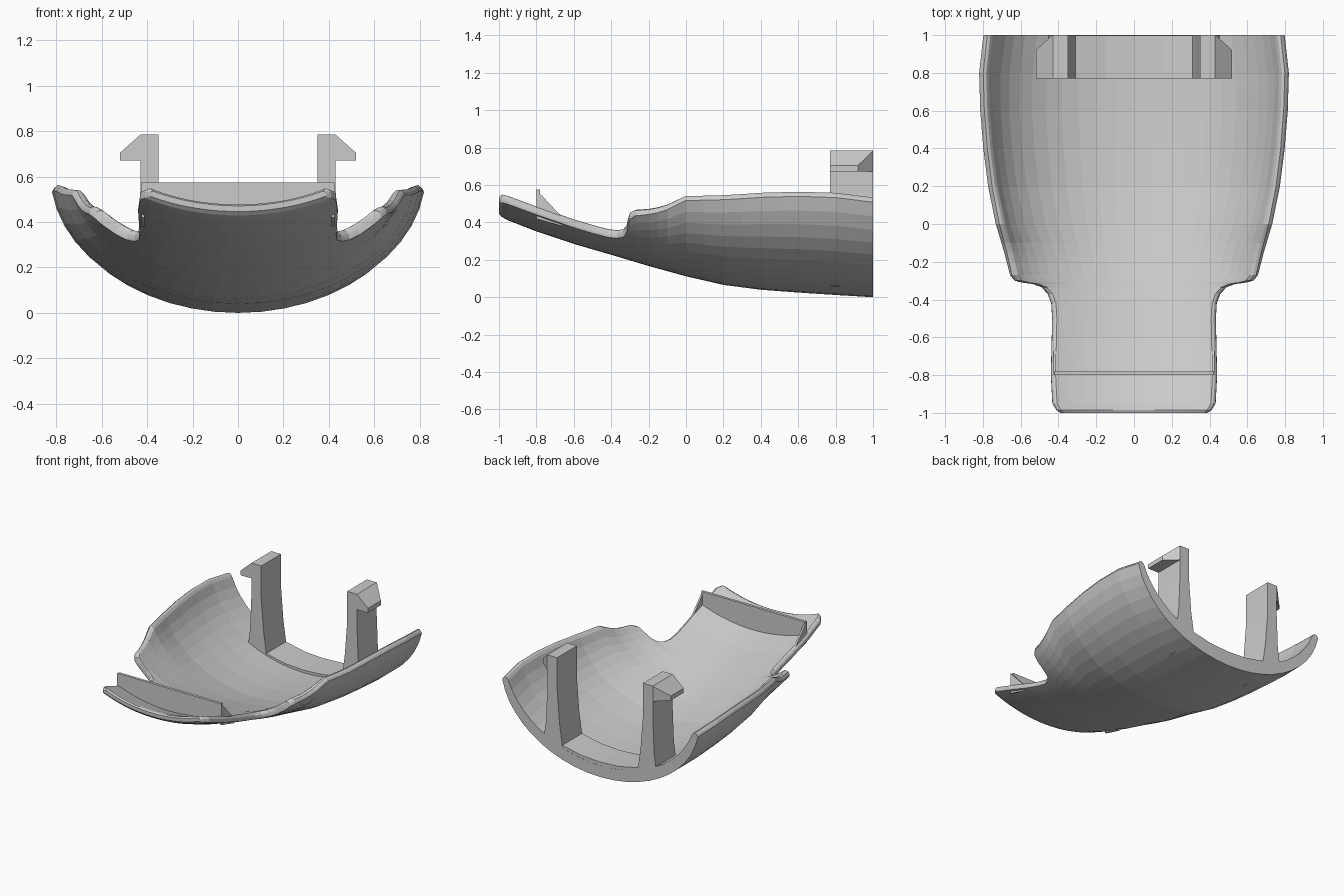
import bpy, bmesh, math
from mathutils import Vector

cube = bpy.data.objects.get("Cube")
if cube:
    bpy.data.objects.remove(cube, do_unlink=True)

grey = bpy.data.materials.new("light grey plastic")
grey.use_nodes = True
grey.diffuse_color = (0.6, 0.6, 0.6, 1)
grey.node_tree.nodes["Principled BSDF"].inputs["Base Color"].default_value = (0.6, 0.6, 0.6, 1)


def finish(bm, name):
    bmesh.ops.recalc_face_normals(bm, faces=bm.faces)
    mesh = bpy.data.meshes.new(name)
    bm.to_mesh(mesh)
    bm.free()
    mesh.materials.append(grey)
    obj = bpy.data.objects.new(name, mesh)
    bpy.context.collection.objects.link(obj)
    return obj


def lerp_keys(keys, y):
    for (y0, v0), (y1, v1) in zip(keys, keys[1:]):
        if y <= y1:
            return v0 + (v1 - v0) * max(0, (y - y0) / (y1 - y0))
    return keys[-1][1]


def prism(points, axis, start, end):
    """Extrude a 2D outline along x or y."""
    bm = bmesh.new()
    place = (lambda p, d: (d, p[0], p[1])) if axis == "x" else (lambda p, d: (p[0], d, p[1]))
    face = bm.faces.new([bm.verts.new(place(p, start)) for p in points])
    geom = bmesh.ops.extrude_face_region(bm, geom=[face])["geom"]
    step = (end - start, 0, 0) if axis == "x" else (0, end - start, 0)
    bmesh.ops.translate(bm, vec=step, verts=[g for g in geom if isinstance(g, bmesh.types.BMVert)])
    return bm


# Shell: elliptical sections along y, cut to the outline half width
HALF_WIDTH = [(-1, .39), (-.985, .415), (-.95, .437), (-.8, .445), (-.5, .438), (-.42, .443),
              (-.37, .462), (-.335, .495), (-.318, .54), (-.31, .6), (-.3, .638), (-.27, .662),
              (-.15, .692), (0, .735), (.2, .775), (.4, .8), (.6, .816), (.8, .822), (1, .80)]
FLOOR = [(-1, .43), (-.8, .352), (-.6, .285), (-.4, .227), (-.2, .167), (0, .112),
         (.2, .066), (.4, .04), (.6, .025), (.8, .012), (1, 0)]
RADIUS = [(-1, .74), (-.25, .735), (0, .75), (.2, .783), (.4, .805), (.6, .82), (.8, .827), (1, .807)]
RISE = [(-1, .46), (-.25, .45), (0, .52), (.4, .57), (.8, .6), (1, .6)]
THICK = [(-1, .025), (-.985, .048), (-.95, .058), (0, .06), (.6, .07), (1, .085)]
N = 22


def section(y):
    b, z0, a, c, t = (lerp_keys(k, y) for k in (HALF_WIDTH, FLOOR, RADIUS, RISE, THICK))
    limit = math.asin(b / a)
    lift = max(0, .058 - t) / 2

    def point(frac, depth):
        th = limit * frac
        normal = Vector((-math.sin(th) / a, 0, math.cos(th) / c)).normalized()
        return Vector((a * math.sin(th), y, z0 + lift + c * (1 - math.cos(th)))) + normal * depth

    fracs = [-1 + 2 * i / N for i in range(N + 1)]
    wall = [t + (.05 - t) * abs(f) ** 3 if t > .05 else t for f in fracs]
    outer = [point(f * .985, 0) for f in fracs]
    inner = [point(f * .975, w) for f, w in zip(fracs, wall)]

    def rim(side):
        w = wall[-1]
        return [point(side * f, w * d) for f, d in ((1, .22), (1.01, .5), (1, .8))]

    return outer + rim(1) + inner[::-1] + rim(-1)[::-1]


stations = sorted({k[0] for k in HALF_WIDTH + FLOOR} | {-.9, -.7, -.1, .1, .3, .5, .7, .9})
bm = bmesh.new()
rings = [[bm.verts.new(p) for p in section(y)] for y in stations]
for r0, r1 in zip(rings, rings[1:]):
    for i in range(len(r0)):
        j = (i + 1) % len(r0)
        bm.faces.new((r0[i], r0[j], r1[j], r1[i]))
# End caps as strips between outer and inner edges
M = N + 4
for ring in (rings[0], rings[-1]):
    total = len(ring)
    for i in range(N):
        k = total - 4 - i
        bm.faces.new((ring[i], ring[i + 1], ring[k - 1], ring[k]))
    bm.faces.new(ring[N:M + 1])
    bm.faces.new(ring[total - 4:] + [ring[0]])
finish(bm, "shell")

# Clip posts with outward hooks, their back corners chamfered
post = [(.30, .09), (.33, .30), (.35, .55), (.35, .785), (.43, .785), (.43, .55), (.44, .30), (.46, .15)]
hook = [(.43, .785), (.52, .705), (.52, .672), (.43, .672)]
for side, label in ((1, "left"), (-1, "right")):
    def mirrored(pts):
        return [(side * x, z) for x, z in pts]
    finish(prism(mirrored(post), "y", .77, 1), label + "_clip_post")
    bm = prism(mirrored(hook), "y", .77, 1)
    bmesh.ops.bisect_plane(bm, geom=bm.verts[:] + bm.edges[:] + bm.faces[:], clear_outer=True,
                           plane_co=(side * .52, .92, 0), plane_no=(side, 1.1, 0))
    bmesh.ops.holes_fill(bm, edges=bm.edges)
    finish(bm, label + "_clip_hook")

    # Triangular gusset at each end of the front lip
    finish(prism([(-.8, .575), (-.8, .42), (-.66, .38), (-.66, .425)], "x", side * .412, side * .425),
           label + "_lip_gusset")

# Raised bar joining the clip posts
bar = [(-.33, .06), (-.33, .155), (-.15, .118), (0, .11), (.15, .118), (.33, .155), (.33, .06), (0, .02)]
finish(prism(bar, "y", .77, .999), "clip_bar")

# Upright lip across the front tongue
lip = [(-.42, .575), (.42, .575), (.42, .46), (.2, .4), (0, .385), (-.2, .4), (-.42, .46)]
finish(prism(lip, "y", -.8, -.78), "front_lip")
